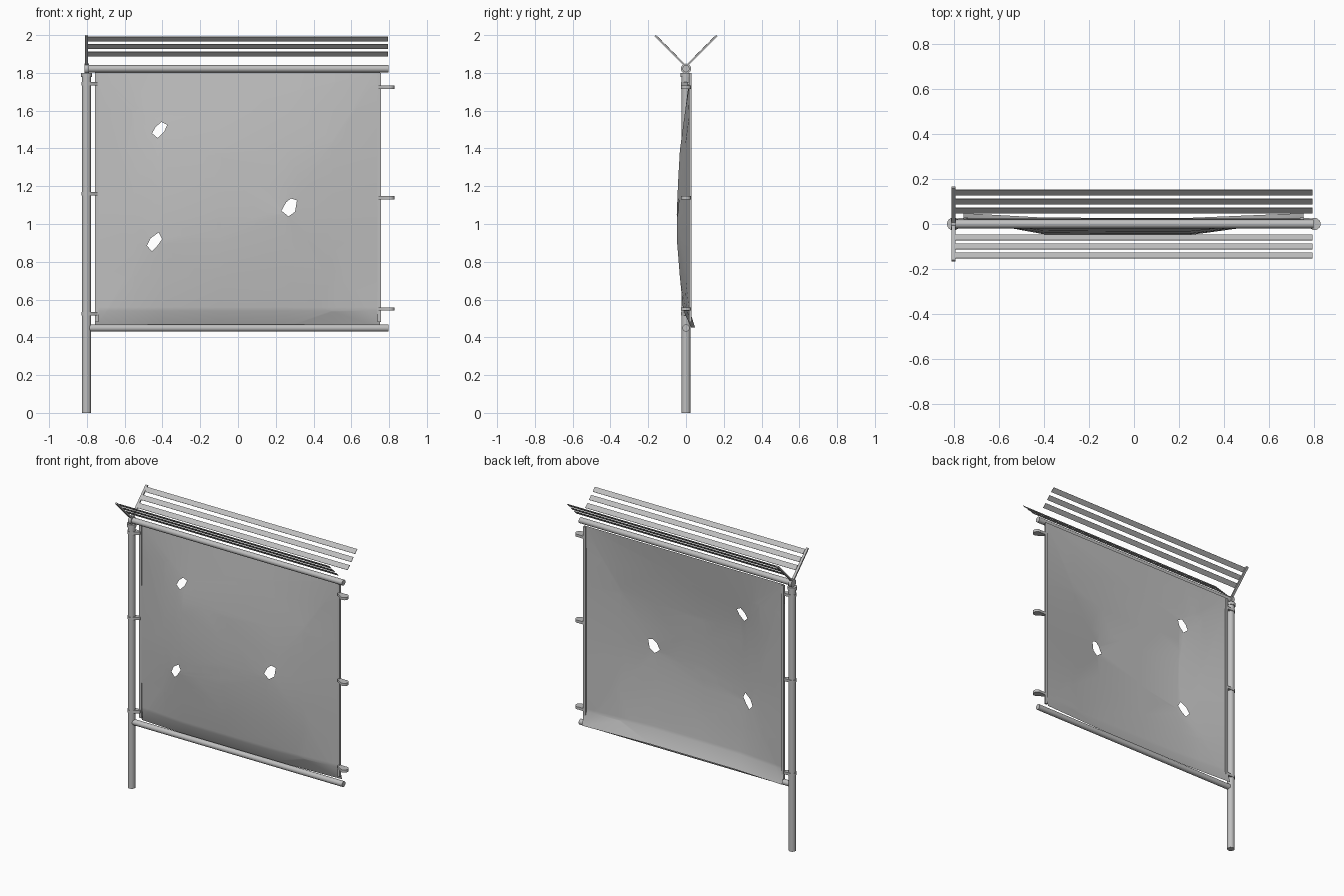
import bpy, bmesh, math
from mathutils import Vector

cube = bpy.data.objects.get("Cube")
if cube:
    bpy.data.objects.remove(cube)

steel = bpy.data.materials.new("galvanized grey")
steel.use_nodes = True
steel.diffuse_color = (0.52, 0.52, 0.52, 1)
steel.node_tree.nodes["Principled BSDF"].inputs["Base Color"].default_value = (0.52, 0.52, 0.52, 1)


def finish(name, bm, angle=40):
    mesh = bpy.data.meshes.new(name)
    bm.to_mesh(mesh)
    bm.free()
    mesh.materials.append(steel)
    ob = bpy.data.objects.new(name, mesh)
    bpy.context.collection.objects.link(ob)
    bpy.ops.object.select_all(action='DESELECT')
    ob.select_set(True)
    bpy.context.view_layer.objects.active = ob
    bpy.ops.object.shade_smooth_by_angle(angle=math.radians(angle))
    return ob


def tube(name, start, end, radius, sides=16):
    a, b = Vector(start), Vector(end)
    bm = bmesh.new()
    bmesh.ops.create_cone(bm, cap_ends=True, segments=sides, radius1=radius,
                          radius2=radius, depth=(b - a).length)
    bmesh.ops.transform(bm, matrix=(b - a).to_track_quat('Z', 'Y').to_matrix().to_4x4(), verts=bm.verts)
    bmesh.ops.translate(bm, vec=(a + b) / 2, verts=bm.verts)
    return finish(name, bm)


def box(name, centre, size, tilt=0):
    bm = bmesh.new()
    bmesh.ops.create_cube(bm, size=1)
    bmesh.ops.scale(bm, vec=size, verts=bm.verts)
    ob = finish(name, bm)
    ob.location = centre
    ob.rotation_euler.x = tilt
    return ob


def clamp(name, side, z):
    # Teardrop band around a post, tapering towards the tension bar
    bm = bmesh.new()
    outline = []
    for i in range(13):
        t = math.radians(-110 + 220 * i / 12)
        outline.append((0.802 + 0.027 * math.cos(t), 0.027 * math.sin(t)))
    outline += [(0.745, 0.026), (0.745, 0.008)]
    face = bm.faces.new([bm.verts.new((side * x, y, z - 0.009)) for x, y in outline])
    top = bmesh.ops.extrude_face_region(bm, geom=[face])
    bmesh.ops.translate(bm, vec=(0, 0, 0.018),
                        verts=[g for g in top["geom"] if isinstance(g, bmesh.types.BMVert)])
    bmesh.ops.recalc_face_normals(bm, faces=bm.faces)
    finish(name, bm)


def interpolate(points, t):
    # Piecewise linear profile through (position, value) points
    for (a, u), (b, v) in zip(points, points[1:]):
        if t <= b:
            return u + (v - u) * max(t - a, 0) / (b - a)
    return points[-1][1]


# Post and rails
tube("post", (-0.802, 0, 0), (-0.802, 0, 1.8), 0.024)
tube("post_collar", (-0.802, 0, 1.778), (-0.802, 0, 1.8), 0.029)
tube("top_rail", (-0.81, 0, 1.822), (0.797, 0, 1.822), 0.019)
tube("bottom_rail", (-0.785, 0, 0.449), (0.797, 0, 0.449), 0.019)
tube("rail_end_cup", (-0.812, 0, 1.822), (-0.79, 0, 1.822), 0.027)

# Tension bars and clamps
for side, label, heights in ((-1, "right", (0.525, 1.16, 1.742)), (1, "left", (0.55, 1.14, 1.725))):
    box(label + "_tension_bar", (side * 0.747, 0.022, 1.14), (0.018, 0.012, 1.32))
    for z in heights:
        clamp(label + "_clamp", side, z)

# V-shaped arms carrying three flat strands on each side
for side, label in ((-1, "front"), (1, "back")):
    tilt = -side * math.radians(45)
    box(label + "_arm", (-0.802, side * 0.084, 1.917), (0.016, 0.01, 0.226), tilt)
    for y in (0.06, 0.10, 0.14):
        box(label + "_strand", (0, side * y, 1.84 + y), (1.586, 0.003, 0.034), tilt)

# Sagging sheet with three torn holes, filled flat, sliced, then pushed in depth
left, right, low, high = -0.757, 0.752, 0.452, 1.808
loops = [
    [(left, low), (right, low), (right, high), (left, high)],
    [(-0.455, 1.48), (-0.435, 1.515), (-0.405, 1.54), (-0.375, 1.525), (-0.39, 1.49), (-0.425, 1.455)],
    [(-0.482, 0.885), (-0.462, 0.925), (-0.42, 0.955), (-0.402, 0.92), (-0.427, 0.885), (-0.455, 0.855)],
    [(0.23, 1.07), (0.255, 1.115), (0.28, 1.135), (0.312, 1.125), (0.302, 1.065), (0.268, 1.04)],
]
across = [(left, 0), (-0.55, 0.55), (-0.4, 0.95), (-0.1, 1), (0.25, 1), (0.5, 0.5), (right, 0)]
upward = [(low, 0.3), (0.56, 0.53), (0.72, 0.76), (0.9, 0.97), (1.05, 1),
          (1.22, 0.9), (1.39, 0.76), (1.6, 0.35), (high, 0)]
flap = [(low, 0.028), (0.54, 0), (1.65, 0), (high, 0.004)]

bm = bmesh.new()
for loop in loops:
    verts = [bm.verts.new((x, 0, z)) for x, z in loop]
    for v, w in zip(verts, verts[1:] + verts[:1]):
        bm.edges.new((v, w))
bmesh.ops.triangle_fill(bm, use_beauty=True, use_dissolve=False, edges=bm.edges[:], normal=(0, -1, 0))
cuts = [((x, 0, 0), (1, 0, 0)) for x, value in across[1:-1]]
cuts += [((0, 0, z), (0, 0, 1)) for z, value in upward[1:-1] + flap[1:2]]
for point, normal in cuts:
    bmesh.ops.bisect_plane(bm, geom=bm.verts[:] + bm.edges[:] + bm.faces[:],
                           plane_co=point, plane_no=normal)
for v in bm.verts:
    bulge = interpolate(across, v.co.x) * interpolate(upward, v.co.z)
    v.co.y = 0.02 - 0.069 * bulge + interpolate(flap, v.co.z)
bmesh.ops.recalc_face_normals(bm, faces=bm.faces)
if sum(f.normal.y for f in bm.faces) > 0:
    bmesh.ops.reverse_faces(bm, faces=bm.faces)
finish("sheet", bm, 60)
